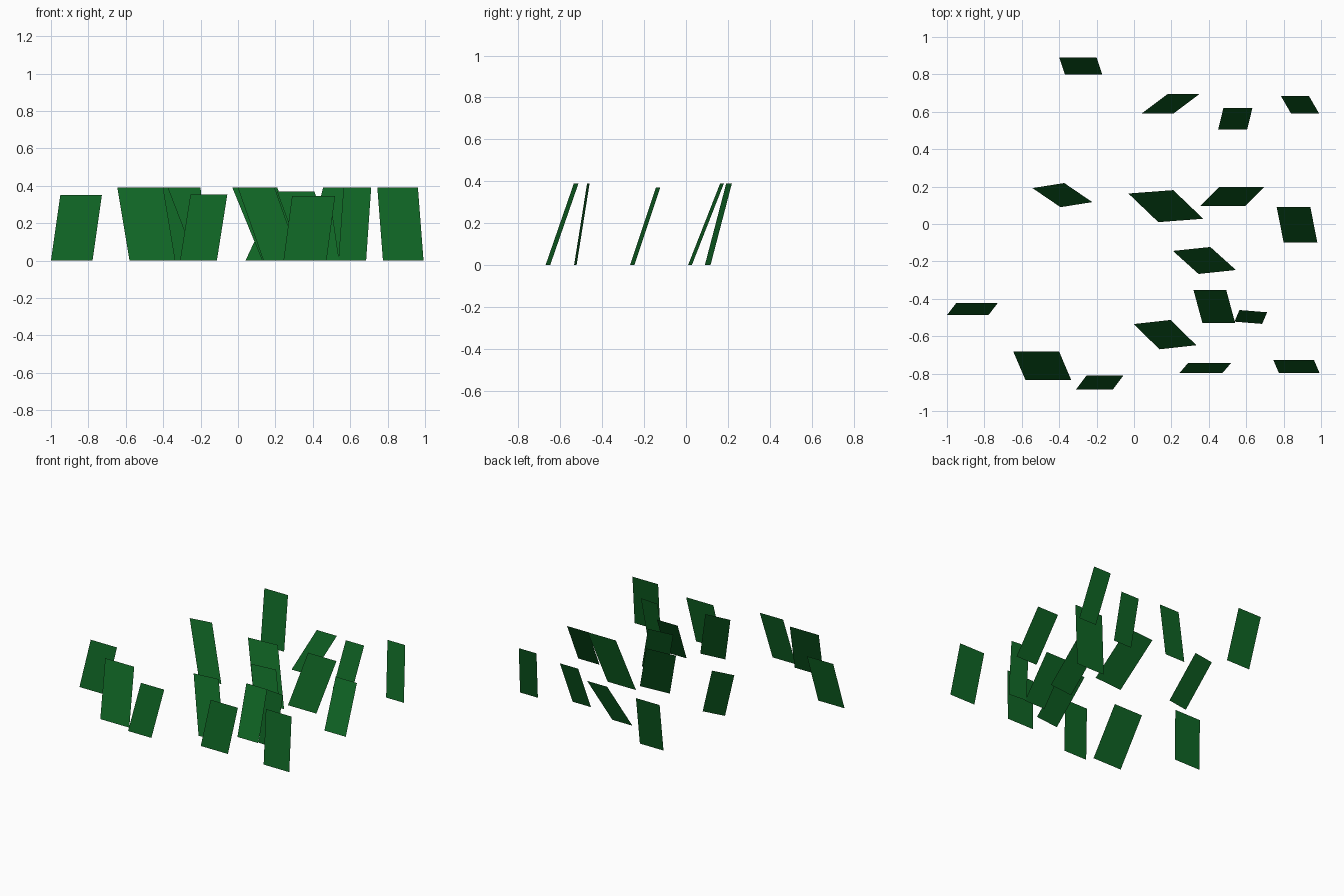
import bpy
import bmesh
from mathutils import Vector

cube = bpy.data.objects.get("Cube")
if cube:
    bpy.data.objects.remove(cube, do_unlink=True)

# Single leaf colour
leaf_green = bpy.data.materials.new("leaf_green")
leaf_green.use_nodes = True
colour = (0.005, 0.13, 0.018, 1)
leaf_green.diffuse_color = colour
leaf_green.node_tree.nodes["Principled BSDF"].inputs["Base Color"].default_value = colour

TALL = 0.39


def blade(root, width, lean, height=TALL, turn=0.0):
    """Flat leaning card: root is its ground corner, turn the y shift along its width."""
    start = Vector((*root, 0))
    across = Vector((width, turn, 0))
    rise = Vector((*lean, height))
    bm = bmesh.new()
    corners = (start, start + across, start + across + rise, start + rise)
    bm.faces.new([bm.verts.new(corner) for corner in corners])
    mesh = bpy.data.meshes.new("grass_blade")
    bm.to_mesh(mesh)
    bm.free()
    mesh.materials.append(leaf_green)
    grass = bpy.data.objects.new("grass_blade", mesh)
    bpy.context.collection.objects.link(grass)


# Back row
blade(root=(-.37, .80), width=.2, lean=(-.03, .09))
blade(root=(.04, .59), width=.17, lean=(.14, .105), height=.3)
blade(root=(.45, .505), width=.155, lean=(.028, .115), height=.33)
blade(root=(.84, .59), width=.15, lean=(-.055, .095))

# Middle rows
blade(root=(-.393, .09), width=.17, lean=(-.15, .102), turn=.027)
blade(root=(.13, .01), width=.24, lean=(-.16, .153), turn=.018)
blade(root=(.355, .097), width=.24, lean=(.1, .1))
blade(root=(.80, -.098), width=.18, lean=(-.037, .188), height=.33)
blade(root=(.345, -.267), width=.2, lean=(-.137, .123), height=.37, turn=.021)

# Front rows
blade(root=(-1, -.487), width=.222, lean=(.05, .065), height=.35)
blade(root=(.366, -.53), width=.175, lean=(-.048, .177), height=.33)
blade(root=(.537, -.522), width=.148, lean=(.027, .062), turn=-.012)
blade(root=(.136, -.67), width=.197, lean=(-.137, .135), turn=.022)
blade(root=(-.58, -.835), width=.245, lean=(-.065, .152))
blade(root=(-.31, -.885), width=.197, lean=(.056, .075), height=.355)
blade(root=(.243, -.797), width=.23, lean=(.046, .054), height=.345)
blade(root=(.775, -.797), width=.217, lean=(-.03, .07))
